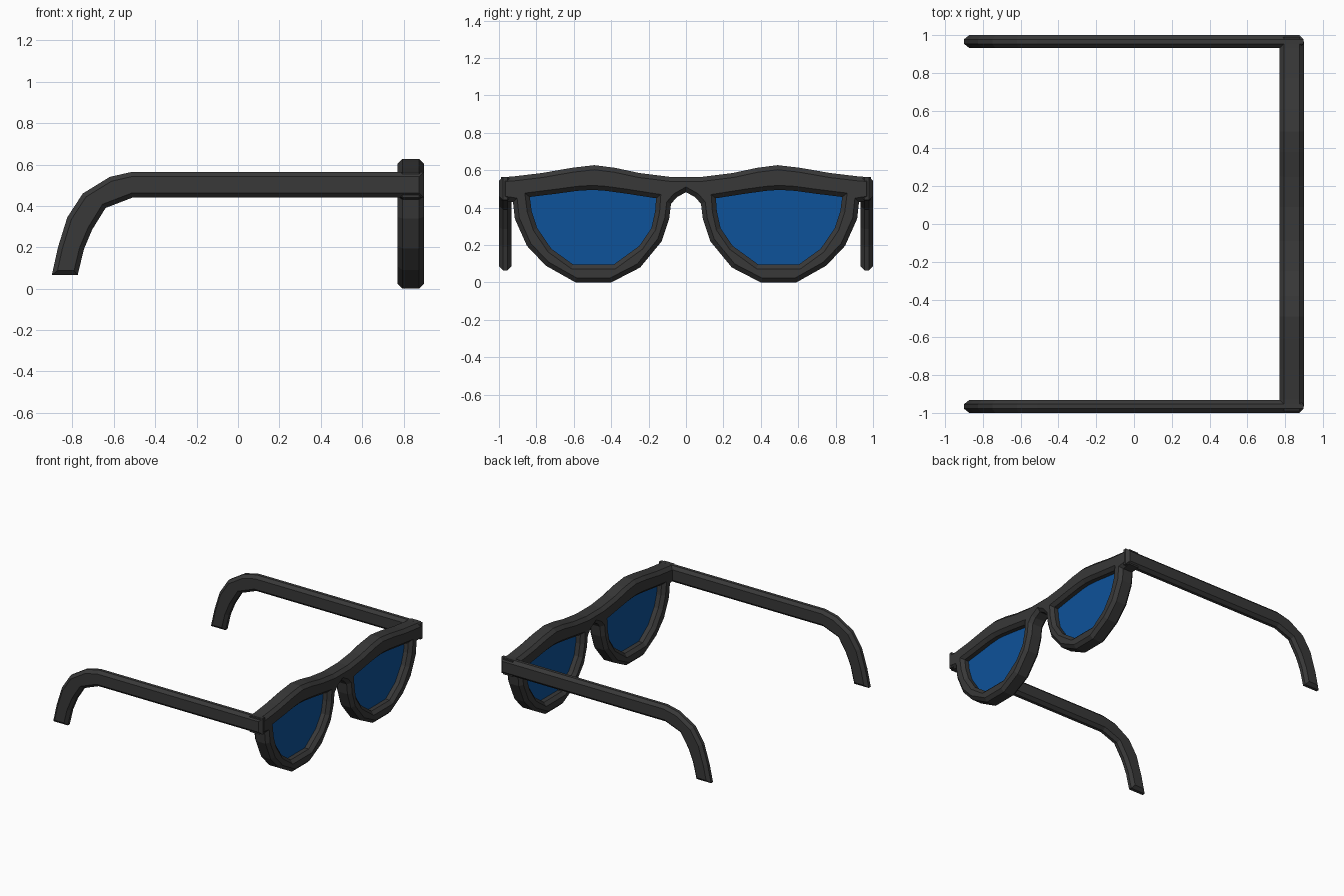
import bpy, bmesh
from mathutils import Vector

if "Cube" in bpy.data.objects:
    bpy.data.objects.remove(bpy.data.objects["Cube"])


def material(name, rgb):
    m = bpy.data.materials.new(name)
    m.diffuse_color = (*rgb, 1)
    m.use_nodes = True
    m.node_tree.nodes["Principled BSDF"].inputs["Base Color"].default_value = m.diffuse_color
    return m


def oriented(loop, ccw):
    pts = [Vector(p) for p in loop]
    area = sum(pts[i - 1].cross(pts[i]) for i in range(len(pts)))
    return pts if (area > 0) == ccw else pts[::-1]


def inset(pts, d):
    out = []
    for i, p in enumerate(pts):
        a = (p - pts[i - 1]).normalized()
        b = (pts[(i + 1) % len(pts)] - p).normalized()
        na, nb = Vector((-a.y, a.x)), Vector((-b.y, b.x))
        out.append(p + (na + nb) * d / (1 + na.dot(nb)))
    return out


def chamfered_plate(name, outer, holes, lo, hi, bevel, place, mat):
    """Plate from an outline with holes; place maps (u, v, depth) to xyz."""
    bm = bmesh.new()
    loops = [oriented(outer, True)] + [oriented(h, False) for h in holes]
    caps = ([], [])
    for full in loops:
        small = inset(full, bevel)
        layers = [(small, lo), (full, lo + bevel), (full, hi - bevel), (small, hi)]
        if bevel == 0:
            layers = layers[1:3]
        rings = [[bm.verts.new(place(p.x, p.y, w)) for p in pts] for pts, w in layers]
        n = len(full)
        for r, s in zip(rings, rings[1:]):
            for i in range(n):
                bm.faces.new((r[i - 1], r[i], s[i], s[i - 1]))
        for cap, ring in zip(caps, (rings[0], rings[-1])):
            cap.extend(bm.edges.get((ring[i - 1], ring[i])) for i in range(n))
    for cap in caps:
        bmesh.ops.triangle_fill(bm, edges=cap, use_beauty=True, use_dissolve=False)
    bmesh.ops.recalc_face_normals(bm, faces=bm.faces[:])
    me = bpy.data.meshes.new(name)
    bm.to_mesh(me)
    bm.free()
    me.materials.append(mat)
    ob = bpy.data.objects.new(name, me)
    bpy.context.collection.objects.link(ob)
    return ob


def across(u, v, w):      # outline in the y-z plane
    return (w, u, v)


def lengthwise(u, v, w):  # outline in the x-z plane
    return (u, w, v)


dark = material("dark_plastic", (0.04, 0.04, 0.04))
blue = material("blue_lens", (0.004, 0.085, 0.32))

# Front rim: one half of the outline, then mirrored
half = [(0, .565), (.09, .565), (.25, .585), (.38, .613), (.49, .627), (.61, .613),
        (.77, .585), (.93, .566), (.99, .563), (.99, .44), (.925, .43), (.915, .34),
        (.85, .195), (.75, .09), (.59, 0), (.40, 0), (.245, .08), (.13, .22),
        (.09, .34), (.08, .42), (.05, .455), (0, .483)]
outline = half + [(-y, z) for y, z in half[-2:0:-1]]
lens = [(.16, .45), (.32, .475), (.43, .49), (.50, .495), (.58, .49), (.69, .475),
        (.835, .457), (.825, .38), (.795, .29), (.72, .18), (.605, .097),
        (.385, .097), (.25, .195), (.185, .29), (.165, .38)]
lens_mirror = [(-y, z) for y, z in lens]
chamfered_plate("front_rim", outline, [lens, lens_mirror], .77, .90, .024, across, dark)

# Lenses
for side, shape in (("left", lens), ("right", lens_mirror)):
    chamfered_plate(side + "_lens", shape, [], .83, .842, 0, across, blue)

# Temple arms with hooked ends
arm = [(.898, .565), (-.51, .565), (-.62, .54), (-.75, .46), (-.825, .345),
       (-.87, .20), (-.90, .065), (-.775, .065), (-.745, .19), (-.705, .285),
       (-.64, .39), (-.51, .44), (.898, .44)]
for side, lo in (("left", .932), ("right", -1.0)):
    chamfered_plate(side + "_arm", arm, [], lo, lo + .068, .022, lengthwise, dark)
